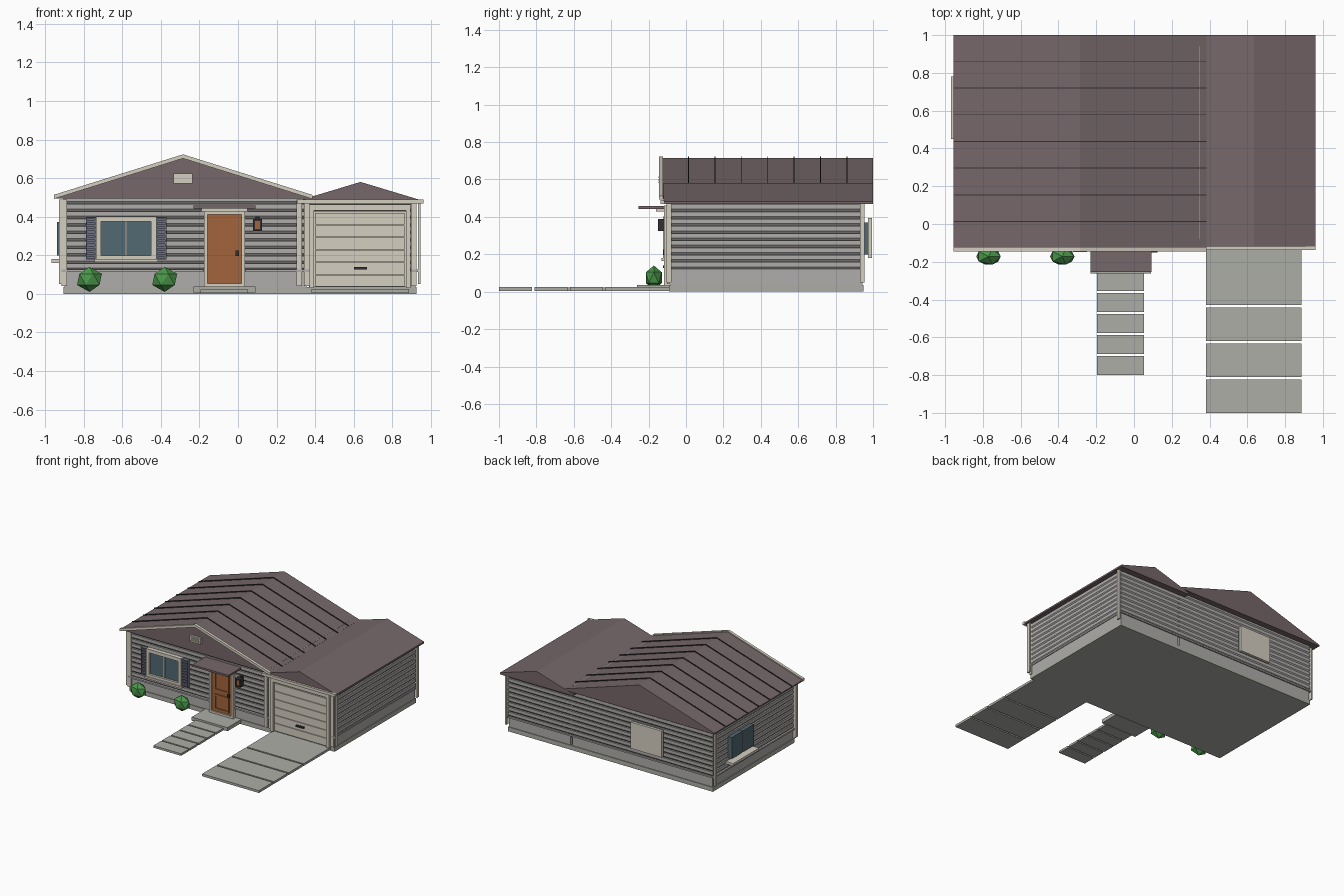
import bpy, bmesh, math

if "Cube" in bpy.data.objects:
    bpy.data.objects.remove(bpy.data.objects["Cube"])


def mat(name, r, g, b):
    m = bpy.data.materials.new(name)
    m.diffuse_color = (r, g, b, 1)
    m.use_nodes = True
    m.node_tree.nodes["Principled BSDF"].inputs["Base Color"].default_value = m.diffuse_color
    return m


ROOF = mat("roof_brown", .18, .135, .142)
DARK = mat("dark_metal", .035, .03, .032)
SIDING = mat("siding_grey", .43, .42, .41)
CONCRETE = mat("concrete_grey", .42, .42, .39)
TRIM = mat("trim_cream", .66, .62, .53)
DOOR = mat("door_brown", .36, .13, .045)
GLASS = mat("glass_blue", .085, .14, .17)
SHUTTER = mat("shutter_slate", .16, .17, .23)
GREEN = mat("bush_green", .07, .31, .07)


def finish(bm, name, material):
    bmesh.ops.recalc_face_normals(bm, faces=bm.faces)
    me = bpy.data.meshes.new(name)
    bm.to_mesh(me)
    bm.free()
    me.materials.append(material)
    ob = bpy.data.objects.new(name, me)
    bpy.context.collection.objects.link(ob)
    return ob


def loft(name, rings, material):
    """Closed solid through a stack of equal-length point rings."""
    bm = bmesh.new()
    loops = [[bm.verts.new(p) for p in r] for r in rings]
    n = len(loops[0])
    for a, b in zip(loops, loops[1:]):
        for i in range(n):
            j = (i + 1) % n
            bm.faces.new((a[i], a[j], b[j], b[i]))
    bm.faces.new(loops[0][::-1])
    bm.faces.new(loops[-1])
    return finish(bm, name, material)


def prism(name, profile, y0, y1, material):
    return loft(name, [[(x, y, z) for x, z in profile] for y in (y0, y1)], material)


def box(name, x0, x1, y0, y1, z0, z1, material):
    return prism(name, [(x0, z0), (x1, z0), (x1, z1), (x0, z1)], y0, y1, material)


def rect(x0, x1, y0, y1, z, o):
    return [(x0 - o, y0 - o, z), (x1 + o, y0 - o, z), (x1 + o, y1 + o, z), (x0 - o, y1 + o, z)]


def clad_body(name, x0, x1, top):
    """Walls with a plain skirt below lapped boards."""
    steps = [(.03, .004), (.118, .004)]
    z, pitch = .12, .0385
    while z + pitch <= top + .001:
        steps += [(z, 0), (z + .013, .010), (z + pitch - .001, .010)]
        z += pitch
    steps += [(z, 0), (top + .012, 0)]
    loft(name, [rect(x0, x1, -.08, .94, h, o) for h, o in steps], SIDING)


# Foundation and walls
box("foundation", -.905, .925, -.09, .95, 0, .035, CONCRETE)
clad_body("house_walls", -.895, .35, .505)
clad_body("garage_walls", .372, .915, .47)

# Roofs
RX, RZ, HALF, EAVE = -.285, .715, .67, .505
prism("main_roof", [(RX - HALF, EAVE - .01), (RX + HALF, EAVE - .01), (RX + HALF, EAVE),
                    (RX, RZ), (RX - HALF, EAVE)], -.125, 1.0, ROOF)
prism("garage_roof", [(.31, .468), (.96, .468), (.96, .482), (.635, .58), (.31, .482)],
      -.12, 1.0, ROOF)


def gable_band(name, low, high, y0, y1, material):
    """Thin inverted V following the main roof slopes."""
    prism(name, [(RX - HALF, EAVE + low), (RX, RZ + low), (RX + HALF, EAVE + low),
                 (RX + HALF, EAVE + high), (RX, RZ + high), (RX - HALF, EAVE + high)],
          y0, y1, material)


gable_band("front_rake_trim", -.013, .008, -.145, -.122, TRIM)
for i in range(7):
    y = .01 + .1415 * i
    gable_band("roof_seam", -.002, .007, y, y + .005, DARK)
box("garage_fascia", .305, .962, -.137, -.118, .468, .49, TRIM)

# Gable vent
box("vent_frame", -.335, -.235, -.14, -.12, .573, .625, TRIM)
for i in range(3):
    box("vent_slat", -.322, -.248, -.147, -.138, .582 + i * .013, .589 + i * .013, TRIM)

# Corner boards and downspouts
for x in (-.9, .318, .357, .912):
    box("front_corner_board", x - .014, x + .014, -.102, -.078, .04, .49 if x < .33 else .47, TRIM)
for x in (-.921, .94):
    box("side_corner_board", x - .006, x + .006, -.105, -.078, .05, .49 if x < 0 else .47, TRIM)
    box("rear_corner_board", x - .006, x + .006, .93, .955, .05, .49 if x < 0 else .47, TRIM)

# Belt strip around the walls, open at the doors
for a, b in ((-.925, -.18), (.04, .37), (.9, .945)):
    box("front_belt", a, b, -.103, -.08, .113, .125, SIDING)
for x in (-.907, .919):
    box("side_belt", x - .006, x + .006, -.09, .95, .11, .122, SIDING)
box("rear_belt", -.905, .925, .94, .954, .11, .122, SIDING)


def frame(name, x0, x1, z0, z1, w, y0, y1, material):
    box(name + "_left", x0, x0 + w, y0, y1, z0, z1, material)
    box(name + "_right", x1 - w, x1, y0, y1, z0, z1, material)
    box(name + "_top", x0 + w, x1 - w, y0, y1, z1 - w, z1, material)
    box(name + "_bottom", x0 + w, x1 - w, y0, y1, z0, z0 + w, material)


# Front window with slatted shutters
box("front_glass", -.71, -.45, -.105, -.08, .185, .385, GLASS)
frame("front_window_frame", -.737, -.423, .172, .402, .028, -.122, -.08, TRIM)
box("window_mullion", -.585, -.575, -.113, -.1, .2, .374, TRIM)
box("front_sill", -.745, -.415, -.13, -.08, .165, .18, TRIM)
for x in (-.762, -.398):
    frame("shutter", x - .027, x + .027, .178, .395, .007, -.113, -.08, SHUTTER)
    box("shutter_back", x - .022, x + .022, -.1, -.08, .183, .39, SHUTTER)
    for i in range(9):
        z = .19 + i * .0225
        box("shutter_slat", x - .021, x + .021, -.109, -.098, z, z + .013, SHUTTER)

# Entry door
box("door_panel", -.157, .02, -.107, -.08, .04, .413, DOOR)
frame("door_frame", -.176, .037, .035, .43, .018, -.117, -.08, TRIM)
frame("door_upper_moulding", -.133, -.003, .225, .378, .013, -.114, -.105, DOOR)
frame("door_lower_moulding", -.133, -.003, .07, .195, .013, -.114, -.105, DOOR)
box("door_handle", -.012, .004, -.122, -.105, .195, .225, DARK)

# Canopy over the door
box("canopy", -.23, .092, -.255, -.08, .442, .457, ROOF)
box("canopy_support", -.19, .05, -.16, -.08, .428, .442, TRIM)

# Wall lamp
box("lamp_light", .086, .116, -.145, -.1, .335, .378, DOOR)
frame("lamp_case", .077, .125, .325, .388, .01, -.15, -.11, DARK)
box("lamp_mount", .09, .112, -.112, -.08, .33, .398, DARK)

# Garage door
box("garage_door_back", .395, .87, -.1, -.07, .035, .43, TRIM)
for i in range(6):
    z = .037 + i * .0645
    box("garage_door_panel", .402, .862, -.108, -.095, z, z + .0605, TRIM)
for x in (.37, .87):
    box("garage_jamb", x, x + .025, -.118, -.08, .03, .435, TRIM)
box("garage_header", .37, .895, -.118, -.08, .433, .462, TRIM)
box("garage_handle", .6, .668, -.122, -.107, .127, .14, DARK)

# Left window
for y in (.475, .62):
    box("side_glass", -.938, -.895, y, y + .135, .2, .372, GLASS)
box("side_mullion", -.936, -.895, .608, .622, .2, .372, DARK)
box("side_sill", -.968, -.895, .45, .78, .16, .18, TRIM)

# Rear window, covered by a panel
box("rear_glass", -.465, -.215, .94, .972, .2, .37, GLASS)
box("rear_window_panel", -.48, -.2, .972, .995, .18, .393, TRIM)

# Doorstep, footpath and driveway
box("doorstep", -.23, .09, -.262, -.08, .008, .037, CONCRETE)
for i in range(5):
    y = -.8 + i * .1115
    box("path_slab", -.195, .052, y, y + .1, .005, .022, CONCRETE)
for i in range(4):
    y = -1.0 + i * .19
    box("drive_slab", .38, .887, y, -.085 if i == 3 else y + .177, .005, .024, CONCRETE)

# Bushes
for x in (-.77, -.38):
    bm = bmesh.new()
    bmesh.ops.create_icosphere(bm, subdivisions=1, radius=1)
    for v in bm.verts:
        v.co = (x + v.co.x * .072, -.172 + v.co.y * .05, .075 + v.co.z * .065)
    finish(bm, "bush", GREEN)
